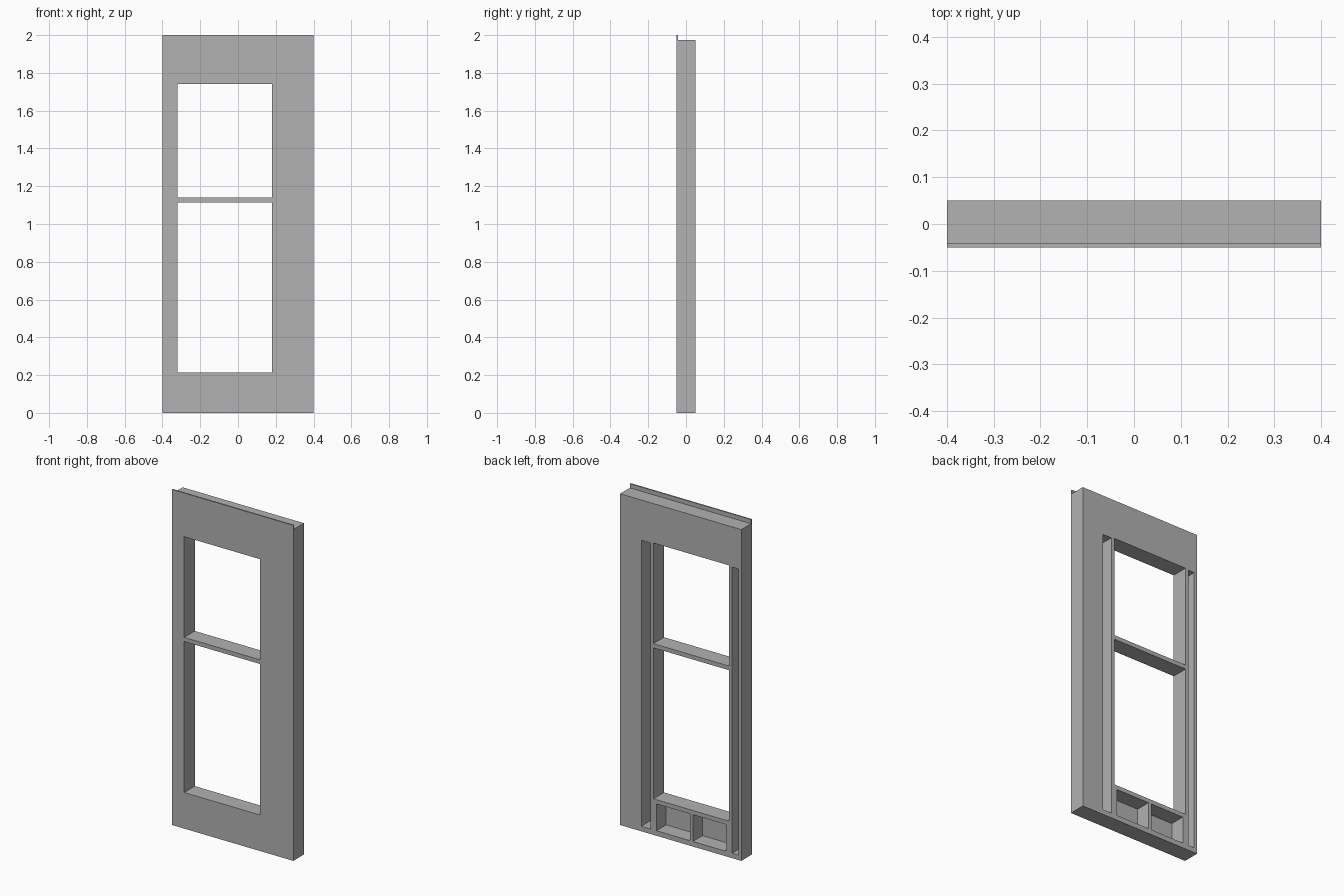
import bpy, bmesh
from mathutils import Vector

cube = bpy.data.objects.get("Cube")
if cube:
    bpy.data.objects.remove(cube, do_unlink=True)

FRONT, BACK = -0.05, 0.05
SKIN = 0.0085                      # thickness of the front sheet
INNER = FRONT + SKIN
HALF_W, TOP, SHOULDER = 0.4, 2.0, 1.975

grey = bpy.data.materials.new("panel_grey")
grey.use_nodes = True
colour = (0.445, 0.445, 0.445, 1)
grey.diffuse_color = colour
grey.node_tree.nodes["Principled BSDF"].inputs["Base Color"].default_value = colour


def make_object(name, bm):
    bmesh.ops.recalc_face_normals(bm, faces=bm.faces)
    mesh = bpy.data.meshes.new(name)
    bm.to_mesh(mesh)
    bm.free()
    mesh.materials.append(grey)
    obj = bpy.data.objects.new(name, mesh)
    bpy.context.collection.objects.link(obj)
    return obj


def add_box(bm, x0, x1, y0, y1, z0, z1):
    lo, hi = Vector((x0, y0, z0)), Vector((x1, y1, z1))
    for v in bmesh.ops.create_cube(bm, size=1)["verts"]:
        v.co = (lo + hi) / 2 + v.co * (hi - lo)


# Panel: side profile with a thin lip standing above the front edge
bm = bmesh.new()
profile = [(FRONT, 0), (BACK, 0), (BACK, SHOULDER),
           (INNER, SHOULDER), (INNER, TOP), (FRONT, TOP)]
side = bm.faces.new([bm.verts.new((-HALF_W, y, z)) for y, z in profile])
swept = bmesh.ops.extrude_face_region(bm, geom=[side])["geom"]
bmesh.ops.translate(bm, vec=(2 * HALF_W, 0, 0),
                    verts=[g for g in swept if isinstance(g, bmesh.types.BMVert)])
panel = make_object("window_panel", bm)

bm = bmesh.new()
# Two window openings, cut right through
for z0, z1 in ((0.215, 1.115), (1.14, 1.74)):
    add_box(bm, -0.32, 0.18, FRONT - 0.1, BACK + 0.1, z0, z1)
# Tall slots beside the windows, open at the back only
for x0, x1 in ((-0.38, -0.34), (0.20, 0.26)):
    add_box(bm, x0, x1, INNER, BACK + 0.1, 0.03, 1.735)
# Pair of pockets under the lower window, open at the back only
for x0, x1 in ((-0.30, -0.08), (-0.06, 0.16)):
    add_box(bm, x0, x1, INNER, BACK + 0.1, 0.03, 0.19)
cutter = make_object("opening_cutter", bm)
cutter.hide_render = True

cut = panel.modifiers.new("openings", "BOOLEAN")
cut.operation = "DIFFERENCE"
cut.solver = "EXACT"
cut.object = cutter
bpy.context.view_layer.objects.active = panel
bpy.ops.object.modifier_apply(modifier=cut.name)
bpy.data.objects.remove(cutter, do_unlink=True)
